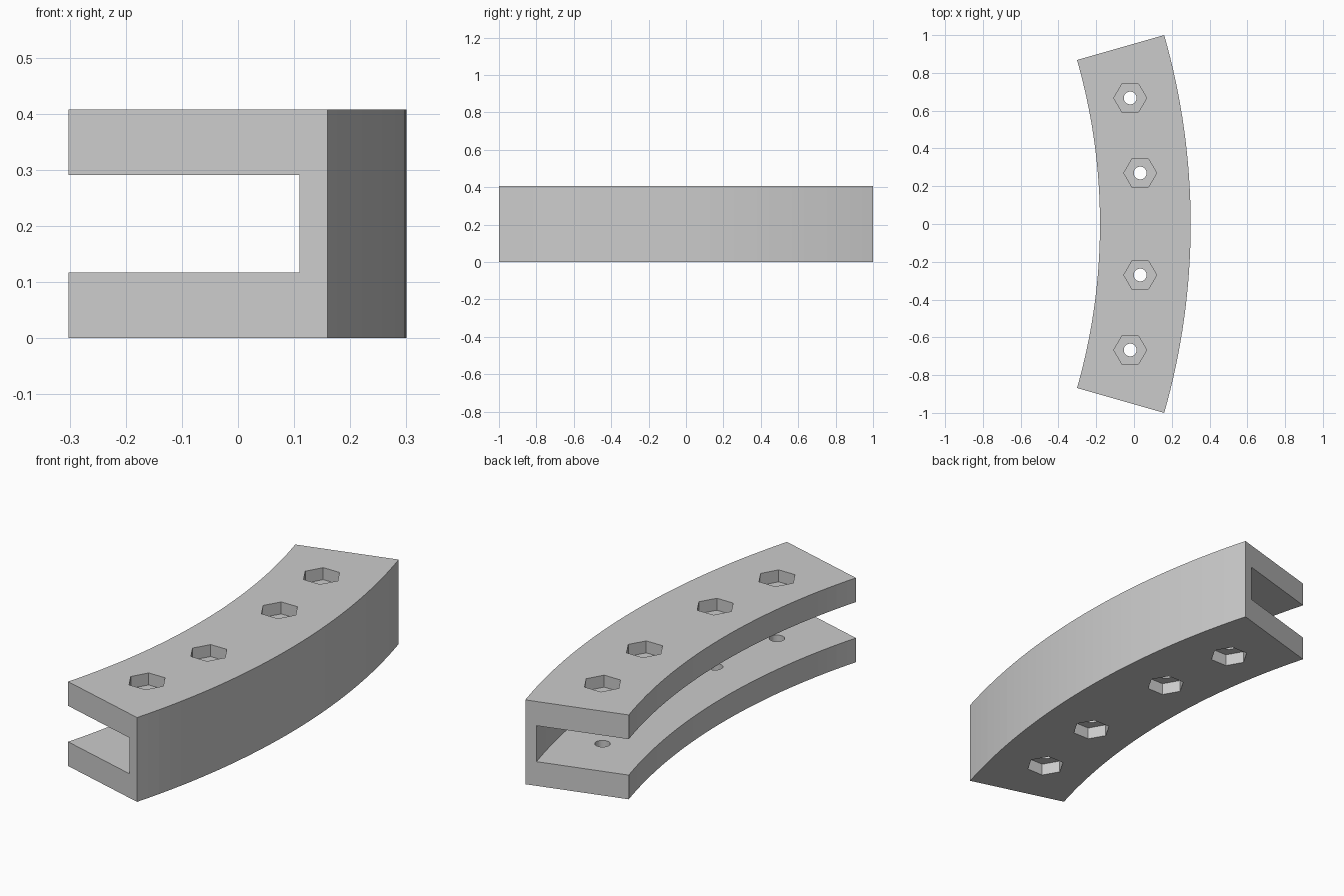
import bpy, bmesh, math
from mathutils import Matrix

cube = bpy.data.objects.get("Cube")
if cube:
    bpy.data.objects.remove(cube, do_unlink=True)

CENTRE_X = -3.34
R_IN, R_WALL, R_OUT = 3.16, 3.588, 3.64
HALF_ANGLE = math.radians(15.95)
HEIGHT, SLOT_LOW, SLOT_HIGH = 0.408, 0.117, 0.291
STEPS = 32
POCKET = 0.058

grey = bpy.data.materials.new("plain grey")
grey.use_nodes = True
grey.diffuse_color = (0.6, 0.6, 0.6, 1)
grey.node_tree.nodes["Principled BSDF"].inputs["Base Color"].default_value = (0.6, 0.6, 0.6, 1)


def make_object(name, bm):
    bmesh.ops.recalc_face_normals(bm, faces=bm.faces)
    mesh = bpy.data.meshes.new(name)
    bm.to_mesh(mesh)
    bm.free()
    mesh.materials.append(grey)
    obj = bpy.data.objects.new(name, mesh)
    bpy.context.collection.objects.link(obj)
    return obj


def add_prism(bm, x, y, z_low, z_high, radius, sides):
    bmesh.ops.create_cone(
        bm, cap_ends=True, segments=sides, radius1=radius, radius2=radius,
        depth=z_high - z_low,
        matrix=Matrix.Translation((x, y, (z_low + z_high) / 2))
        @ Matrix.Rotation(math.pi / 2, 4, "Z"))


# Curved channel: a C-shaped section swept along the arc
section = [(R_IN, 0), (R_OUT, 0), (R_OUT, HEIGHT), (R_IN, HEIGHT),
           (R_IN, SLOT_HIGH), (R_WALL, SLOT_HIGH), (R_WALL, SLOT_LOW), (R_IN, SLOT_LOW)]
bm = bmesh.new()
rings = []
for i in range(STEPS + 1):
    a = HALF_ANGLE * (2 * i / STEPS - 1)
    rings.append([bm.verts.new((CENTRE_X + r * math.cos(a), r * math.sin(a), z))
                  for r, z in section])
count = len(section)
for a, b in zip(rings, rings[1:]):
    for j in range(count):
        k = (j + 1) % count
        bm.faces.new((a[j], a[k], b[k], b[j]))
bm.faces.new(rings[0])
bm.faces.new(rings[-1])
channel = make_object("curved_channel", bm)

# Bolt holes through both flanges, with hexagonal nut pockets outside
bolts, nuts = bmesh.new(), bmesh.new()
for x, y in ((-0.02, 0.667), (0.033, 0.27)):
    for side in (1, -1):
        add_prism(bolts, x, side * y, -0.1, HEIGHT + 0.1, 0.034, 32)
        add_prism(nuts, x, side * y, -0.1, POCKET, 0.087, 6)
        add_prism(nuts, x, side * y, HEIGHT - POCKET, HEIGHT + 0.1, 0.087, 6)

# create_cone starts on +y, so the quarter turn puts hexagon corners on x
for name, cutter_bm in (("nut_pocket_cutter", nuts), ("bolt_hole_cutter", bolts)):
    cutter = make_object(name, cutter_bm)
    cutter.hide_render = True
    cutter.hide_set(True)
    cut = channel.modifiers.new(name, "BOOLEAN")
    cut.operation = "DIFFERENCE"
    cut.solver = "EXACT"
    cut.object = cutter

# Bake the cuts and remove the helpers
bpy.context.view_layer.update()
evaluated = channel.evaluated_get(bpy.context.evaluated_depsgraph_get())
cut_mesh = bpy.data.meshes.new_from_object(evaluated)
channel.modifiers.clear()
channel.data = cut_mesh
for name in ("nut_pocket_cutter", "bolt_hole_cutter"):
    bpy.data.objects.remove(bpy.data.objects[name], do_unlink=True)
